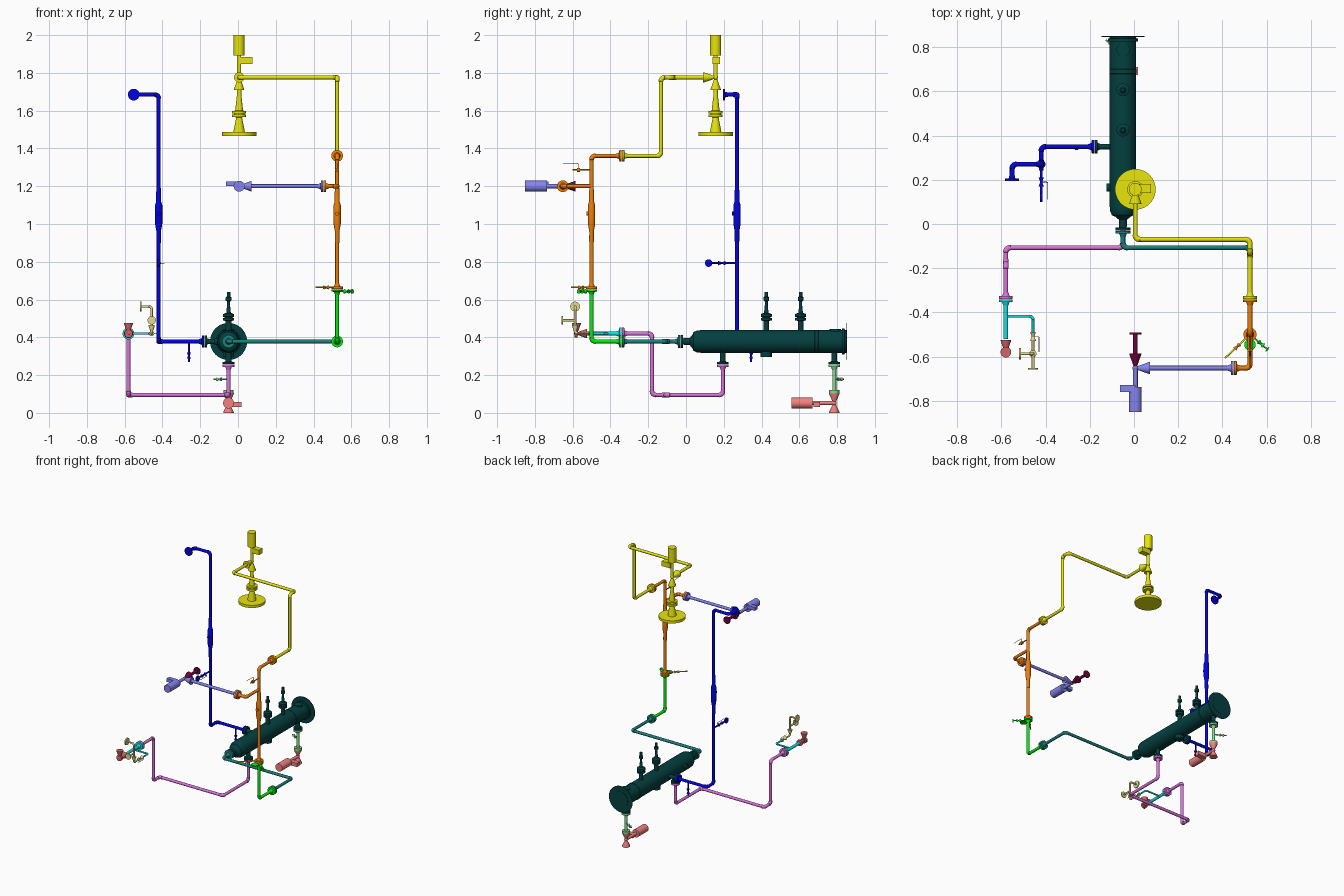
import bpy, bmesh, math
from mathutils import Vector as V, Matrix

if "Cube" in bpy.data.objects:
    bpy.data.objects.remove(bpy.data.objects["Cube"])

AX = {'x': V((1, 0, 0)), 'y': V((0, 1, 0)), 'z': V((0, 0, 1)),
      '-x': V((-1, 0, 0)), '-y': V((0, -1, 0)), '-z': V((0, 0, -1))}


def mat(name, r, g, b):
    m = bpy.data.materials.new(name)
    m.diffuse_color = [(c / 255) ** 2.2 for c in (r, g, b)] + [1]
    m.use_nodes = True
    m.node_tree.nodes["Principled BSDF"].inputs["Base Color"].default_value = m.diffuse_color
    return m


DARK, TEAL = mat('dark_teal', 12, 66, 66), mat('teal', 32, 128, 125)
BLUE, YEL = mat('blue', 10, 10, 225), mat('yellow', 232, 228, 20)
ORG, GRN = mat('orange', 240, 125, 15), mat('green', 15, 235, 25)
PINK, CYAN = mat('orchid', 222, 115, 222), mat('cyan', 30, 225, 230)
PUR, MAR = mat('lavender', 132, 132, 240), mat('maroon', 115, 10, 60)
SAL, RED = mat('salmon', 245, 128, 128), mat('rose', 210, 100, 100)
PALE, KHA = mat('pale_green', 135, 220, 140), mat('khaki', 228, 218, 138)


def finish(ob, m):
    ob.data.materials.clear()
    ob.data.materials.append(m)
    bpy.ops.object.select_all(action='DESELECT')
    ob.select_set(True)
    bpy.context.view_layer.objects.active = ob
    bpy.ops.object.shade_smooth_by_angle(angle=math.radians(35))
    return ob


def lathe(name, p, axis, prof, m, n=24):
    """Revolve (radius, distance) points about an axis through p, capped at both ends."""
    bm = bmesh.new()
    rot = V((0, 0, 1)).rotation_difference(AX[axis] if isinstance(axis, str) else V(axis)).to_matrix().to_4x4()
    rings = []
    for r, t in prof:
        rings.append([bm.verts.new((max(r, 1e-4) * math.cos(2 * math.pi * i / n),
                                    max(r, 1e-4) * math.sin(2 * math.pi * i / n), t)) for i in range(n)])
    for a, b in zip(rings, rings[1:]):
        for i in range(n):
            bm.faces.new((a[i], a[(i + 1) % n], b[(i + 1) % n], b[i]))
    bm.faces.new(rings[0][::-1])
    bm.faces.new(rings[-1])
    bmesh.ops.recalc_face_normals(bm, faces=bm.faces)
    bm.transform(Matrix.Translation(V(p)) @ rot)
    me = bpy.data.meshes.new(name)
    bm.to_mesh(me)
    bm.free()
    ob = bpy.data.objects.new(name, me)
    bpy.context.collection.objects.link(ob)
    return finish(ob, m)


def cyl(name, p, axis, r, t0, t1, m):
    return lathe(name, p, axis, [(r, t0), (r, t1)], m)


def box(name, lo, hi, m):
    bpy.ops.mesh.primitive_cube_add(size=1, location=(V(lo) + V(hi)) / 2)
    ob = bpy.context.object
    ob.name = name
    ob.scale = V(hi) - V(lo)
    return finish(ob, m)


def pipe(name, pts, m, r=.0105, bend=.02):
    """Sweep a tube along pts with rounded, slightly thicker elbows."""
    pts = [V(p) for p in pts]
    out = [(pts[0], 1)]
    for a, c, b in zip(pts, pts[1:], pts[2:]):
        u, w = (a - c).normalized(), (b - c).normalized()
        o = c + (u + w) * bend
        out.append((c + u * (bend + .001), 1))
        for k in range(7):
            t = k / 6 * math.pi / 2
            out.append((o - w * bend * math.cos(t) - u * bend * math.sin(t), 1.2))
        out.append((c + w * (bend + .001), 1))
    out.append((pts[-1], 1))
    cu = bpy.data.curves.new(name, 'CURVE')
    cu.dimensions, cu.bevel_depth, cu.bevel_resolution, cu.use_fill_caps = '3D', r, 4, True
    s = cu.splines.new('POLY')
    s.points.add(len(out) - 1)
    for q, (p, k) in zip(s.points, out):
        q.co, q.radius = (*p, 1), k
    ob = bpy.data.objects.new(name, cu)
    bpy.context.collection.objects.link(ob)
    bpy.ops.object.select_all(action='DESELECT')
    ob.select_set(True)
    bpy.context.view_layer.objects.active = ob
    bpy.ops.object.convert(target='MESH')
    return finish(bpy.context.object, m)


def flange(name, p, axis, m1, m2, r=.031):
    """Bolted pair of flanges: m1 on the minus side, m2 on the plus side."""
    for m, s, tag in ((m1, -1, 'a'), (m2, 1, 'b')):
        lathe(f'{name}_{tag}', p, axis, [(r, s * .001), (r, s * .013), (.017, s * .014), (.011, s * .03)], m)


def valve(name, c, dirs, m, L=.062, R=.027):
    """Valve body: a ball with a cone opening out towards each connected direction."""
    lathe(name + '_ball', c, 'z', [(.013 * math.sin(k * math.pi / 8), -.013 * math.cos(k * math.pi / 8)) for k in range(9)], m)
    for d, mm in dirs:
        lathe(f'{name}_cone_{d}', c, d, [(.005, 0), (R, L), (R, L + .004)], mm)


def actuator(name, c, axis, t0, t1, m):
    cyl(name + '_stem', c, axis, .011, 0, t0, m)
    cyl(name + '_motor', c, axis, .029, t0, t1, m)


def meter(name, x, y, m):
    """Inline flow meter on a vertical pipe."""
    lathe(name, (x, y, 0), 'z', [(.011, .9), (.0125, .91), (.012, .96), (.019, 1.0), (.019, 1.1), (.013, 1.12),
                                 (.013, 1.17), (.011, 1.19)], m)
    cyl(name + '_plug', (x, y, 1.055), '-y', .01, 0, .027, m)


# exchanger shell with domed front end, channel and end plate
X, Z = -.05, .378
lathe('exchanger_shell', (X, 0, Z), 'y',
      [(.017, -.015), (.019, .02), (.035, .033), (.05, .04), (.058, .058), (.06, .08), (.06, .68), (.062, .682),
       (.062, .7), (.06, .702), (.06, .825), (.068, .827), (.068, .84), (.06, .841), (.06, .852)], DARK, 40)
lathe('end_plate', (X, 0, Z), 'y', [(.098, .846), (.098, .85)], DARK, 40)
flange('front_nozzle_flange', (X, -.03, Z), '-y', DARK, TEAL, .034)
for i, y in enumerate((.425, .607)):
    lathe(f'top_nozzle_{i}', (X, y, 0), 'z',
          [(.015, .42), (.015, .487), (.029, .489), (.029, .503), (.02, .504), (.02, .508), (.029, .509), (.029, .523),
           (.012, .53), (.008, .57), (.008, .59), (.015, .595), (.015, .612), (.009, .617), (.009, .64)], DARK)
cyl('channel_cap', (X, .79, 0), 'z', .03, .42, .443, DARK)
cyl('bottom_boss', (X, .425, 0), 'z', .03, .297, .34, DARK)
cyl('side_lug', (X - .06, .165, Z), '-x', .018, -.01, .014, DARK)
cyl('side_nozzle', (-.165, .35, Z), 'x', .013, 0, .07, DARK)
flange('side_nozzle_flange', (-.178, .35, Z), '-x', DARK, BLUE)
for y, m in ((.195, PINK), (.785, PALE)):
    cyl('bottom_nozzle', (X, y, 0), 'z', .015, .26, .34, DARK)
    flange('bottom_nozzle_flange', (X, y, .257), '-z', DARK, m)

# teal, green and orange risers on the right
R = .525
pipe('teal_pipe', [(X, -.05, Z), (X, -.107, Z), (R, -.107, Z), (R, -.33, Z)], TEAL)
flange('teal_green_flange', (R, -.34, Z), '-y', TEAL, GRN)
pipe('green_pipe', [(R, -.35, Z), (R, -.5, Z), (R, -.5, .64)], GRN)
flange('green_orange_flange', (R, -.5, .655), 'z', GRN, ORG, .03)
pipe('green_tap', [(R, -.5, .643), (.607, -.57, .643)], GRN, .004)
lathe('green_tap_valve', (.575, -.542, .643), (.77, -.64, 0), [(.012, -.015), (.004, 0), (.012, .015)], GRN)
cyl('green_tap_end', (.602, -.566, .643), (.77, -.64, 0), .012, 0, .005, GRN)
cyl('green_disc', (R, -.547, .65), 'z', .026, -.004, .004, GRN)
pipe('orange_tap', [(R, -.5, .664), (.412, -.607, .664)], YEL, .004)
lathe('orange_tap_valve', (.467, -.555, .664), (-.72, -.69, 0), [(.01, -.015), (.004, 0), (.01, .015)], ORG)
pipe('orange_riser', [(R, -.5, .665), (R, -.5, 1.361), (R, -.35, 1.361)], ORG)
meter('orange_meter', R, -.5, ORG)
pipe('orange_gauge_line', [(R, -.5, 1.286), (R, -.6, 1.286)], ORG, .004)
cyl('orange_gauge_valve', (R, -.57, 1.286), 'y', .011, -.008, .008, ORG)
pipe('orange_gauge_wire', [(R, -.57, 1.286), (R, -.57, 1.32), (R, -.65, 1.32)], ORG, .0015, .003)
pipe('orange_branch', [(R, -.5, 1.2), (R, -.652, 1.2), (.46, -.652, 1.2)], ORG)
flange('orange_purple_flange', (.452, -.652, 1.2), '-x', ORG, PUR)
flange('orange_yellow_flange', (R, -.34, 1.361), 'y', ORG, YEL)

# lavender line to the control valve with maroon outlet
pipe('purple_pipe', [(.44, -.652, 1.2), (.06, -.652, 1.2)], PUR)
C = (.006, -.652, 1.2)
valve('purple_valve', C, (('x', PUR), ('y', MAR)), PUR)
actuator('purple_actuator', C, '-y', .085, .2, PUR)
box('purple_positioner', (-.064, -.76, 1.2), (.006, -.728, 1.225), PUR)
cyl('maroon_outlet', C, 'y', .01, .06, .158, MAR)
cyl('maroon_flange', C, 'y', .027, .152, .16, MAR)

# yellow overhead line, valve and round outlet
pipe('yellow_pipe', [(R, -.33, 1.361), (R, -.133, 1.361), (R, -.133, 1.776), (R, -.07, 1.776),
                     (.006, -.07, 1.776), (.006, .1, 1.776)], YEL)
C = (.006, .157, 1.776)
valve('yellow_valve', C, (('-y', YEL), ('-z', YEL)), YEL)
actuator('yellow_actuator', C, 'z', .115, .224, YEL)
box('yellow_positioner', (.006, .14, 1.848), (.077, .18, 1.885), YEL)
lathe('yellow_outlet', (.006, .157, 0), 'z',
      [(.092, 1.467), (.092, 1.487), (.03, 1.488), (.028, 1.5), (.015, 1.565), (.037, 1.566), (.037, 1.579), (.028, 1.58),
       (.028, 1.585), (.037, 1.586), (.037, 1.598), (.021, 1.6), (.012, 1.68), (.011, 1.72)], YEL, 40)

# blue line on the left
B, BY = -.42, .27
pipe('blue_pipe', [(-.19, .35, Z), (B, .35, Z), (B, BY, Z), (B, BY, 1.685), (-.552, BY, 1.685), (-.552, .2, 1.685)], BLUE)
lathe('blue_end_flange', (-.552, .195, 1.685), 'y', [(.031, 0), (.031, .01), (.015, .012), (.011, .03)], BLUE)
meter('blue_meter', B, BY, BLUE)
pipe('blue_sample_line', [(B, BY, .793), (B, .12, .793)], BLUE, .0055)
lathe('blue_sample_valve', (B, .19, .793), 'y', [(.012, -.02), (.004, 0), (.012, .02)], BLUE)
cyl('blue_sample_disc', (B, .12, .793), 'x', .02, -.006, .006, BLUE)
pipe('blue_sample_handle', [(B, .19, .793), (-.392, .19, .793), (-.392, .11, .793)], BLUE, .0015, .004)
cyl('blue_drain', (-.26, .345, 0), 'z', .005, .27, Z, BLUE)
lathe('blue_drain_valve', (-.26, .345, .303), 'z', [(.011, -.016), (.004, 0), (.011, .016)], BLUE)

# orchid drain line to the cyan branch
P = -.58
pipe('orchid_pipe', [(X, .195, .25), (X, .195, .095), (X, -.107, .095), (P, -.107, .095), (P, -.18, .095),
                     (P, -.18, .42), (P, -.33, .42)], PINK)
flange('orchid_cyan_flange', (P, -.34, .42), '-y', PINK, CYAN)
pipe('cyan_pipe', [(P, -.35, .42), (P, -.52, .42)], CYAN)
K = -.457
pipe('cyan_branch', [(P, -.418, .42), (K, -.418, .42), (K, -.49, .42)], CYAN, .006, .015)
valve('rose_valve', (P, -.58, .42), (('y', RED), ('z', RED)), RED, .052, .024)
cyl('rose_front', (P, -.58, .42), '-y', .022, -.005, .01, RED)

# khaki sample tree with two end discs
pipe('khaki_pipe', [(K, -.49, .42), (K, -.587, .42), (K, -.587, .563), (-.515, -.587, .563)], KHA, .006, .015)
lathe('khaki_valve', (K, -.51, .42), '-y', [(.014, -.02), (.005, 0), (.014, .02)], KHA)
lathe('khaki_cone', (K, -.587, .45), 'z', [(.006, -.02), (.016, .01), (.016, .015)], KHA)
cyl('khaki_side_disc', (-.515, -.587, .563), 'x', .026, -.005, .004, KHA)
cyl('khaki_spur', (K, -.587, .49), '-y', .006, 0, .065, KHA)
cyl('khaki_front_disc', (K, -.655, .49), 'y', .022, -.003, .004, KHA)
pipe('khaki_handle', [(K, -.51, .42), (-.43, -.51, .42), (-.43, -.58, .42)], KHA, .0015, .004)

# pale green drain and bottom control valve at the back
cyl('pale_drain', (X, .785, 0), 'z', .0105, .1, .25, PALE)
cyl('pale_drain_flange', (X, .785, 0), 'z', .027, .1, .12, PALE)
pipe('pale_tap', [(X, .785, .178), (-.128, .833, .178)], PALE, .004)
lathe('pale_tap_valve', (-.1, .815, .178), (-.85, .52, 0), [(.01, -.014), (.004, 0), (.01, .014)], PALE)
C = (X, .785, .052)
valve('salmon_valve', C, (('z', SAL), ('-z', SAL)), SAL, .048, .028)
actuator('salmon_actuator', C, '-y', .115, .227, SAL)
box('salmon_positioner', (X, .675, .03), (.019, .71, .058), SAL)
